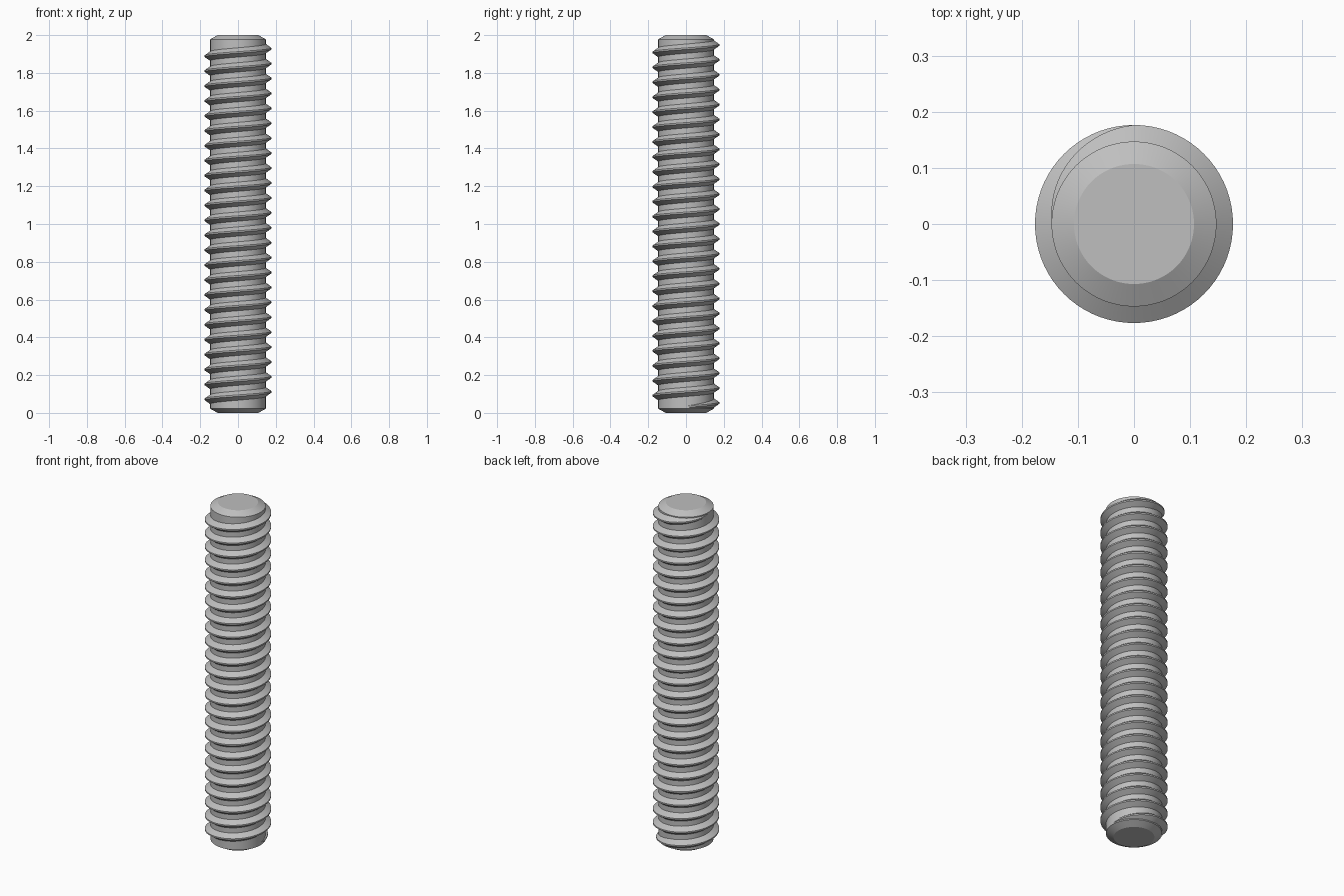
import bpy, bmesh, math

cube = bpy.data.objects.get("Cube")
if cube:
    bpy.data.objects.remove(cube, do_unlink=True)

LENGTH = 2.0
CORE_R, CREST_R, TIP_R = 0.147, 0.1765, 0.107
CHAMFER = 0.022
PITCH, TURNS = 0.079, 24
SEGS = 72               # steps per full turn
FADE = SEGS // 4        # steps over which each thread end sinks into the core

steel = bpy.data.materials.new("grey_steel")
steel.use_nodes = True
colour = (0.52, 0.52, 0.52, 1.0)
steel.diffuse_color = colour
steel.node_tree.nodes["Principled BSDF"].inputs["Base Color"].default_value = colour


def finish(bm, name):
    """Turn a bmesh into a smooth object with sharp creases."""
    bmesh.ops.recalc_face_normals(bm, faces=bm.faces)
    mesh = bpy.data.meshes.new(name)
    bm.to_mesh(mesh)
    bm.free()
    mesh.materials.append(steel)
    obj = bpy.data.objects.new(name, mesh)
    bpy.context.collection.objects.link(obj)
    bpy.ops.object.select_all(action="DESELECT")
    obj.select_set(True)
    bpy.context.view_layer.objects.active = obj
    bpy.ops.object.shade_smooth_by_angle(angle=math.radians(25))
    return obj


def ring(bm, points):
    return [bm.verts.new(p) for p in points]


def bridge(bm, a, b):
    """Join two equal closed loops with quads."""
    n = len(a)
    for i in range(n):
        j = (i + 1) % n
        bm.faces.new((a[i], a[j], b[j], b[i]))


def polar(r, step, z):
    a = math.tau * step / SEGS
    return (r * math.cos(a), r * math.sin(a), z)


# Plain rod with chamfered ends
bm = bmesh.new()
profile = [(TIP_R, 0), (CORE_R, CHAMFER), (CORE_R, LENGTH - CHAMFER), (TIP_R, LENGTH)]
loops = [ring(bm, [polar(r, s, z) for s in range(SEGS)]) for r, z in profile]
for lower, upper in zip(loops, loops[1:]):
    bridge(bm, lower, upper)
bm.faces.new(loops[0])
bm.faces.new(loops[-1])
finish(bm, "rod_core")

# Right-handed helical ridge, sinking into the rod at both ends
bm = bmesh.new()
total = TURNS * SEGS
start_z = (LENGTH - TURNS * PITCH) / 2
section = [(CORE_R - 0.005, -0.028), (CREST_R, -0.004),
           (CREST_R, 0.004), (CORE_R - 0.005, 0.028)]
sections = []
for s in range(-FADE, total + FADE + 1):
    outside = max(-s, s - total, 0) / FADE
    sink = outside * (CREST_R - CORE_R + 0.001)
    z = start_z + PITCH * s / SEGS
    # the full ridge starts and stops on the back side
    sections.append(ring(bm, [polar(r - sink, s + SEGS / 4, z + dz) for r, dz in section]))
for a, b in zip(sections, sections[1:]):
    bridge(bm, a, b)
bm.faces.new(sections[0])
bm.faces.new(sections[-1])
finish(bm, "screw_thread")
